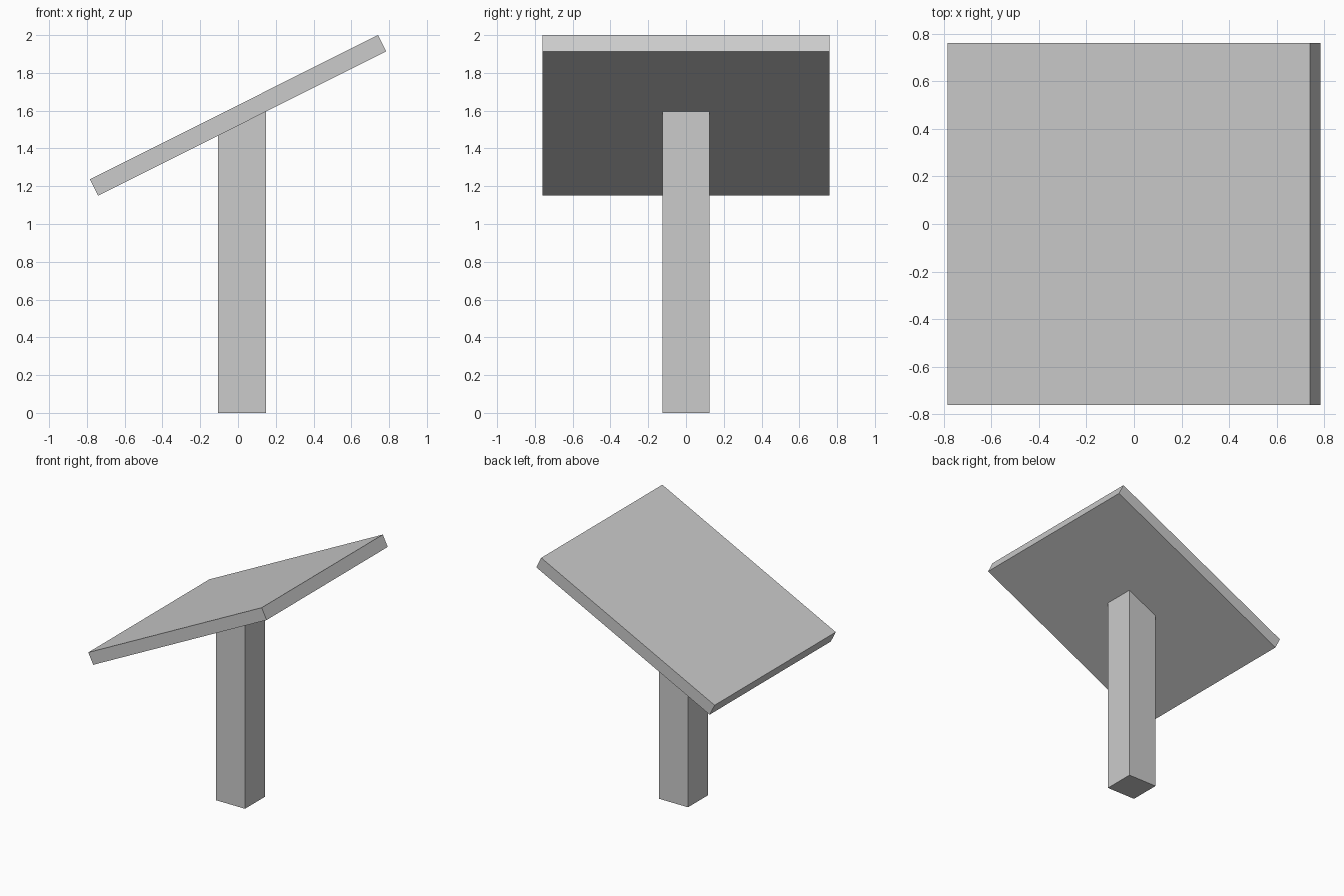
import bpy
import bmesh
import math
from mathutils import Matrix, Vector

cube = bpy.data.objects.get("Cube")
if cube:
    bpy.data.objects.remove(cube, do_unlink=True)

# One plain grey for everything
grey = bpy.data.materials.new("light_grey")
grey.use_nodes = True
colour = (0.6, 0.6, 0.6, 1)
grey.diffuse_color = colour
grey.node_tree.nodes["Principled BSDF"].inputs["Base Color"].default_value = colour


def box(name, size, centre, tilt=0.0, cut=None):
    """Box tilted about y; cut = (point, normal) slices off the normal side."""
    bm = bmesh.new()
    bmesh.ops.create_cube(bm, size=1)
    matrix = (Matrix.Translation(centre) @ Matrix.Rotation(tilt, 4, "Y")
              @ Matrix.Diagonal((*size, 1)))
    bmesh.ops.transform(bm, matrix=matrix, verts=bm.verts)
    if cut:
        bmesh.ops.bisect_plane(bm, geom=bm.verts[:] + bm.edges[:] + bm.faces[:],
                               plane_co=cut[0], plane_no=cut[1], clear_outer=True)
        bmesh.ops.holes_fill(bm, edges=[e for e in bm.edges if e.is_boundary])
    bmesh.ops.recalc_face_normals(bm, faces=bm.faces)
    mesh = bpy.data.meshes.new(name)
    bm.to_mesh(mesh)
    bm.free()
    mesh.materials.append(grey)
    obj = bpy.data.objects.new(name, mesh)
    bpy.context.collection.objects.link(obj)
    return obj


# Tilted square panel, rising toward +x
tilt = math.radians(-26.6)
thickness = 0.097
centre = Vector((0, 0, 1.575))
normal = Matrix.Rotation(tilt, 3, "Y") @ Vector((0, 0, 1))
box("panel", (1.706, 1.522, thickness), centre, tilt)

# Square post, cut off along the underside of the panel
underside = centre - normal * thickness / 2
box("post", (0.254, 0.25, 1.8), (0.022, 0, 0.9), cut=(underside, normal))
